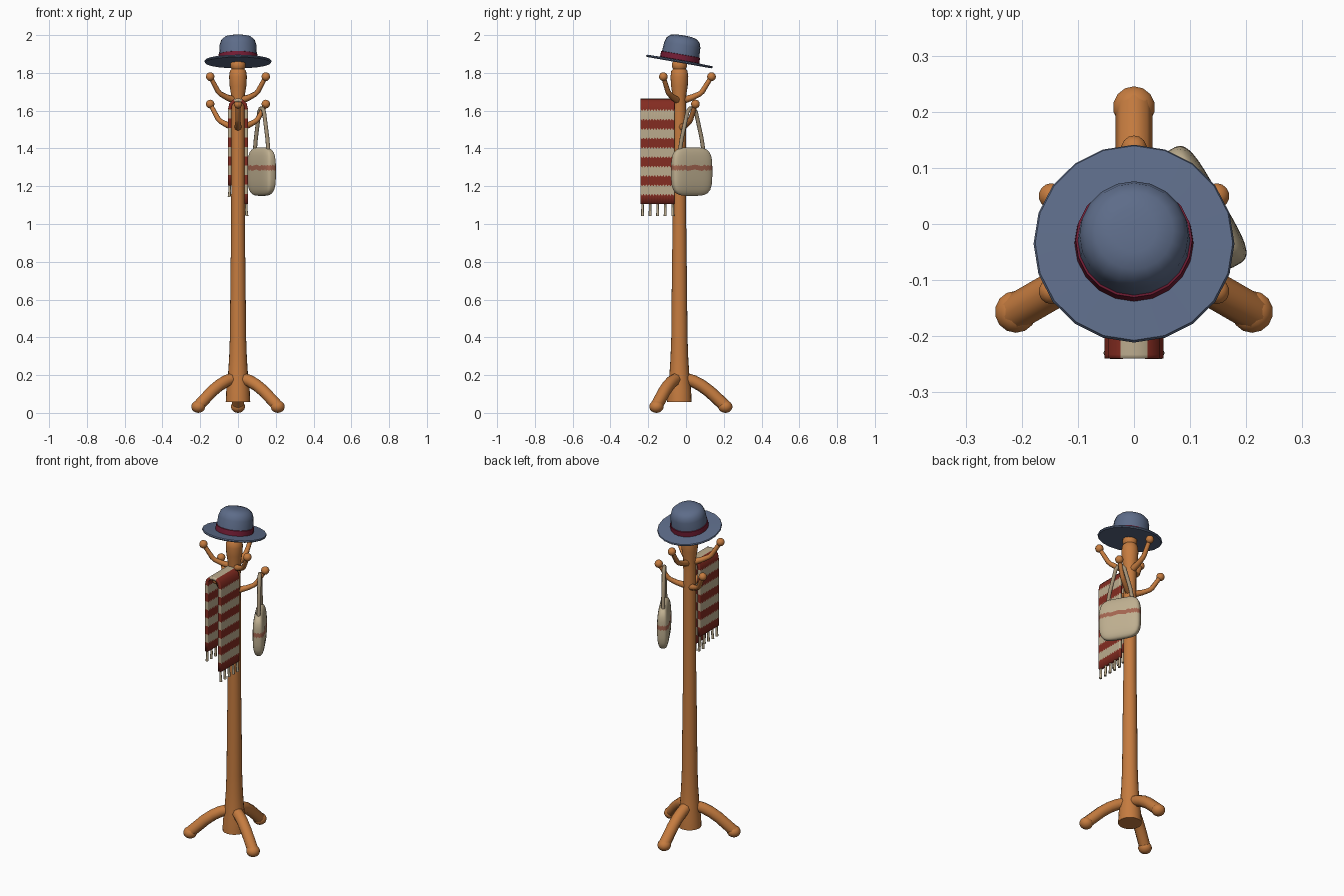
import bpy, bmesh, math
from mathutils import Vector, Matrix

cube = bpy.data.objects.get("Cube")
if cube:
    bpy.data.objects.remove(cube, do_unlink=True)


def material(name, r, g, b):
    m = bpy.data.materials.new(name)
    m.use_nodes = True
    m.diffuse_color = (r, g, b, 1)
    m.node_tree.nodes["Principled BSDF"].inputs["Base Color"].default_value = (r, g, b, 1)
    return m


WOOD = material("warm_wood", 0.56, 0.2, 0.05)
BLUE = material("hat_blue", 0.11, 0.15, 0.25)
BAND = material("band_crimson", 0.17, 0.012, 0.035)
RED = material("scarf_red", 0.23, 0.025, 0.015)
CREAM = material("scarf_cream", 0.5, 0.41, 0.27)
CANVAS = material("bag_canvas", 0.52, 0.43, 0.28)
STRIPE = material("bag_stripe", 0.37, 0.13, 0.08)
STRAP = material("bag_strap", 0.36, 0.28, 0.18)

AXIS = Vector((0, -0.035, 0))   # centre line of the pole


def finish(obj, mats, angle=40):
    for m in mats:
        obj.data.materials.append(m)
    bpy.ops.object.select_all(action="DESELECT")
    obj.select_set(True)
    bpy.context.view_layer.objects.active = obj
    bpy.ops.object.shade_smooth_by_angle(angle=math.radians(angle))
    return obj


def link(name, bm, mats, angle=40):
    mesh = bpy.data.meshes.new(name)
    bm.to_mesh(mesh)
    bm.free()
    obj = bpy.data.objects.new(name, mesh)
    bpy.context.collection.objects.link(obj)
    return finish(obj, mats, angle)


def loft(name, rings, mats, rule=lambda row: 0, loop=True, caps=True, angle=40):
    """Skin rows of points; rule gives the material index of each row of faces."""
    bm = bmesh.new()
    rows = [[bm.verts.new(p) for p in ring] for ring in rings]
    n = len(rows[0])
    for i in range(len(rows) - 1):
        for j in range(n if loop else n - 1):
            k = (j + 1) % n
            f = bm.faces.new((rows[i][j], rows[i][k], rows[i + 1][k], rows[i + 1][j]))
            f.material_index = rule(i)
    if caps:
        bm.faces.new(rows[0][::-1]).material_index = rule(0)
        bm.faces.new(rows[-1]).material_index = rule(len(rows) - 2)
    bmesh.ops.recalc_face_normals(bm, faces=bm.faces)
    return link(name, bm, mats, angle)


def lathe(name, profile, segs, mats, rule=lambda row: 0, angle=40):
    rings = [[(r * math.cos(2 * math.pi * j / segs), r * math.sin(2 * math.pi * j / segs), z)
              for j in range(segs)] for r, z in profile]
    return loft(name, rings, mats, rule, angle=angle)


def ball(name, centre, radius, mat, squash=1.0):
    bm = bmesh.new()
    bmesh.ops.create_uvsphere(bm, u_segments=14, v_segments=9, radius=radius,
                              matrix=Matrix.Translation(centre) @ Matrix.Diagonal((1, 1, squash, 1)))
    return link(name, bm, [mat], 60)


def tube(name, points, radii, mat):
    """Round bar along points, turned into a mesh."""
    curve = bpy.data.curves.new(name, "CURVE")
    curve.dimensions = "3D"
    curve.bevel_depth = 1
    curve.bevel_resolution = 2
    curve.use_fill_caps = True
    spline = curve.splines.new("POLY")
    spline.points.add(len(points) - 1)
    for p, co, r in zip(spline.points, points, radii):
        p.co = (*co, 1)
        p.radius = r
    temp = bpy.data.objects.new(name + "_path", curve)
    bpy.context.collection.objects.link(temp)
    mesh = bpy.data.meshes.new_from_object(temp.evaluated_get(bpy.context.evaluated_depsgraph_get()))
    bpy.data.objects.remove(temp, do_unlink=True)
    mesh.materials.clear()
    obj = bpy.data.objects.new(name, mesh)
    bpy.context.collection.objects.link(obj)
    return finish(obj, [mat], 50)


def around(degrees, r, z):
    a = math.radians(degrees)
    return AXIS + Vector((r * math.cos(a), r * math.sin(a), z))


# Turned pole with flared base and a shaped head
pole = lathe("pole", [(0.065, 0.058), (0.062, 0.12), (0.053, 0.2), (0.047, 0.29), (0.043, 0.4),
                      (0.04, 0.7), (0.036, 1.0), (0.035, 1.6), (0.036, 1.68), (0.044, 1.73),
                      (0.047, 1.78), (0.043, 1.81), (0.034, 1.82), (0.04, 1.832), (0.04, 1.85),
                      (0.033, 1.86)], 20, [WOOD])
pole.location = AXIS

# Three splayed legs with rounded feet
for i, a in enumerate((90, 210, 330)):
    path = [around(a, r, z) for r, z in ((0.02, 0.185), (0.075, 0.167), (0.115, 0.146),
                                         (0.16, 0.113), (0.243, 0.036))]
    tube(f"leg_{i + 1}", path, [0.031, 0.033, 0.033, 0.033, 0.033], WOOD)
    ball(f"foot_{i + 1}", around(a, 0.243, 0.033), 0.038, WOOD, 0.87)

# Two tiers of bent hooks with ball ends
for tier, base, start in (("upper", 1.655, 90), ("lower", 1.51, 30)):
    for i in range(3):
        a = start + 120 * i
        path = [around(a, r, base + z) for r, z in ((0.02, 0), (0.07, 0.016), (0.108, 0.034),
                                                    (0.122, 0.047), (0.17, 0.125))]
        tube(f"{tier}_hook_{i + 1}", path, [0.02, 0.016, 0.014, 0.014, 0.012], WOOD)
        ball(f"{tier}_hook_ball_{i + 1}", path[-1], 0.023, WOOD)

# Brimmed hat, tipped back
tilt = math.radians(-10)
hat = lathe("hat", [(0.174, -0.006), (0.179, 0), (0.176, 0.006), (0.103, 0.008), (0.1, 0.04),
                    (0.097, 0.09), (0.089, 0.115), (0.07, 0.132), (0.04, 0.139), (0.01, 0.14)],
            20, [BLUE])
band = lathe("hat_band", [(0.1, 0.007), (0.106, 0.009), (0.104, 0.038), (0.098, 0.04)], 20, [BAND])
for obj in (hat, band):
    obj.location = AXIS + Vector((0, 0, 1.86))
    obj.rotation_euler.x = tilt

# Striped scarf folded over the front hook; stripe edges are jagged
STEP, HEM, SIDE = 0.0497, 1.105, 0.044
right_side = [(SIDE, HEM + STEP * i) for i in range(11)]
arch = [(0.038, 1.635), (0.02, 1.653), (0, 1.656), (-0.02, 1.653), (-0.038, 1.635)]
left_side = [(-x, z) for x, z in right_side[:1:-1]]
path = right_side + arch + left_side
COLS = 24
rows = []
for i, (x, z) in enumerate(path):
    edge = i not in (0, len(path) - 1) and abs(x) == SIDE
    rows.append([(x, -0.24 + 0.18 * j / COLS, z + (0.005 * (-1) ** j if edge else 0))
                 for j in range(COLS + 1)])


def scarf_rule(i):
    z = (path[i][1] + path[i + 1][1]) / 2
    if z > 1.65:
        return 1
    return int((z - HEM) / STEP) % 2 if z < 1.6 else 0


scarf = loft("scarf", rows, [RED, CREAM], scarf_rule, loop=False, caps=False)
solid = scarf.modifiers.new("thickness", "SOLIDIFY")
solid.thickness = 0.018
solid.offset = 0

# Scarf fringe at both hems
for side, (x, hem) in (("right", path[0]), ("left", path[-1])):
    for j in range(5):
        y = -0.23 + 0.04 * j
        tube(f"fringe_{side}_{j + 1}", [(x, y, hem + 0.01), (x, y, hem - 0.03), (x * 1.06, y, hem - 0.062)],
             [0.006, 0.007, 0.008], CREAM)

# Soft shoulder bag with a jagged stripe, hung on a lower hook
HALF_W, HALF_T, HALF_H, N = 0.119, 0.034, 0.128, 56


def sgn_pow(v, p):
    return math.copysign(abs(v) ** p, v)


heights = [-0.999, -0.985, -0.95, -0.88, -0.75, -0.55, -0.3, -0.1, 0.06, 0.26, 0.45, 0.65,
           0.8, 0.9, 0.96, 0.988, 0.999]
rings = []
for h in heights:
    wide = HALF_W * (1 - abs(h) ** 4) ** 0.25
    thick = HALF_T * (1 - abs(h) ** 3) ** 0.4
    jag = 0.004 if h in (0.06, 0.26) else 0
    rings.append([(thick * sgn_pow(math.cos(t), 0.6), wide * sgn_pow(math.sin(t), 0.45),
                   h * HALF_H + jag * (-1) ** j)
                  for j, t in enumerate(2 * math.pi * k / N for k in range(N))])
bag = loft("bag", rings, [CANVAS, STRIPE], lambda i: int(heights[i] == 0.06), angle=60)

# Carrying strap looping over the hook
strap = tube("bag_strap", [(0, -0.072, 0.11), (0, -0.06, 0.18), (0, -0.026, 0.315), (0, -0.012, 0.334),
                           (0, 0.012, 0.334), (0, 0.026, 0.315), (0, 0.06, 0.18), (0, 0.072, 0.11)],
             [0.011] * 8, STRAP)
for obj in (bag, strap):
    obj.location = (0.125, 0.03, 1.277)
    obj.rotation_euler.z = math.radians(30)
